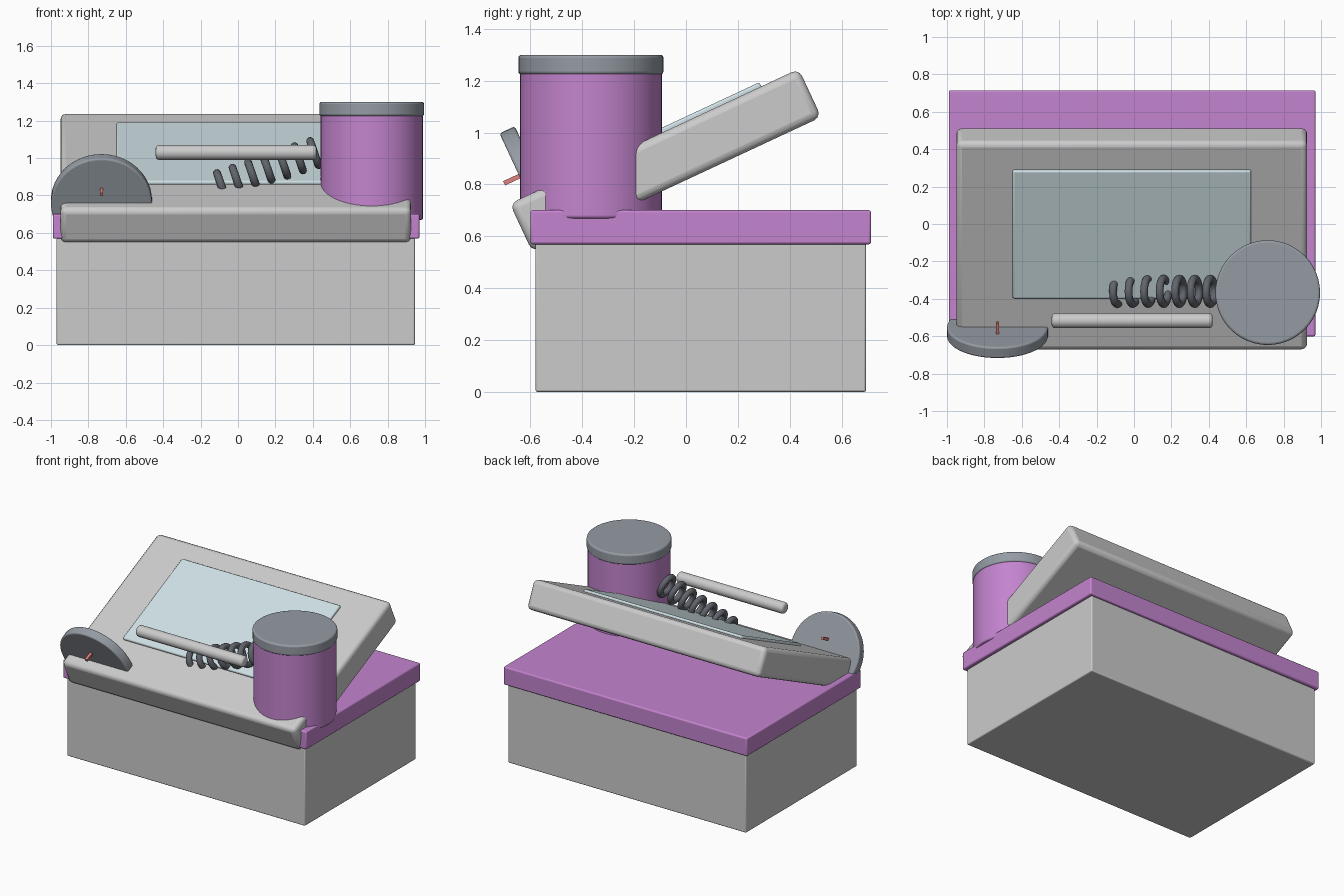
import bpy
from math import radians, sin, cos, tan, pi

if "Cube" in bpy.data.objects:
    bpy.data.objects.remove(bpy.data.objects["Cube"])

TILT = radians(25)


def material(name, rgb):
    m = bpy.data.materials.new(name)
    m.diffuse_color = (*rgb, 1)
    m.use_nodes = True
    m.node_tree.nodes["Principled BSDF"].inputs["Base Color"].default_value = m.diffuse_color
    return m


purple = material("purple", (0.55, 0.23, 0.62))
dark = material("dark_grey", (0.12, 0.13, 0.15))
steel = material("steel_grey", (0.30, 0.33, 0.37))
glass = material("pale_blue", (0.62, 0.74, 0.78))
red = material("red", (0.75, 0.22, 0.2))


def finish(name, mat=None, bevel=0, segments=3):
    ob = bpy.context.object
    ob.name = name
    if mat:
        ob.data.materials.append(mat)
    if bevel:
        mod = ob.modifiers.new("bevel", 'BEVEL')
        mod.width, mod.segments = bevel, segments
        mod.limit_method = 'ANGLE'
    bpy.ops.object.shade_smooth_by_angle(angle=radians(35))
    return ob


def box(name, loc, size, mat=None, bevel=0.01, tilt=0):
    bpy.ops.mesh.primitive_cube_add(size=1, location=loc, rotation=(tilt, 0, 0))
    bpy.context.object.scale = size
    bpy.ops.object.transform_apply(location=False, rotation=False, scale=True)
    return finish(name, mat, bevel)


def cylinder(name, loc, r, depth, mat=None, bevel=0.01, rot=(0, 0, 0), sides=48):
    bpy.ops.mesh.primitive_cylinder_add(vertices=sides, radius=r, depth=depth,
                                        location=loc, rotation=rot)
    return finish(name, mat, bevel)


def on_panel(x, along, up):
    """Point in the tilted panel's own frame (panel centre is the origin)."""
    return (x, -0.079 + along * cos(TILT) - up * sin(TILT),
            0.893 + along * sin(TILT) + up * cos(TILT))


# Body and coloured top slab
box("base_body", (-0.012, 0.057, 0.287), (1.915, 1.275, 0.574), bevel=0.008)
box("top_slab", (-0.01, 0.057, 0.635), (1.96, 1.315, 0.132), purple)

# Sloping panel with inset screen
box("sloping_panel", on_panel(-0.012, 0, 0), (1.875, 1.23, 0.205), bevel=0.03, tilt=TILT)
box("screen", on_panel(-0.012, 0.078, 0.1), (1.275, 0.755, 0.04), glass, tilt=TILT)

# Canister and lid
cylinder("canister", (0.715, -0.367, 0.957), 0.274, 0.575, purple)
cylinder("canister_lid", (0.715, -0.367, 1.262), 0.28, 0.076, steel, bevel=0.012)

# Dial disc standing on the panel, with a needle through it
dial = (-0.73, -0.576, 0.766)
cylinder("dial_disc", dial, 0.27, 0.065, steel, rot=(pi / 2 + TILT, 0, 0))
box("dial_needle", (dial[0], dial[1] - 0.088 * sin(TILT), dial[2] + 0.088 * cos(TILT)),
    (0.018, 0.195, 0.018), red, bevel=0, tilt=TILT)

# Floating round bar
cylinder("round_bar", (-0.01, -0.517, 1.03), 0.04, 0.86, bevel=0.018,
         rot=(0, pi / 2, 0), sides=32)

# Rising row of spring coils
rise = radians(19)
for i in range(8):
    x = -0.09 + 0.083 * i
    bpy.ops.mesh.primitive_torus_add(
        major_radius=0.068, minor_radius=0.021, major_segments=32, minor_segments=12,
        location=(x, -0.36, 1.0 + (x - 0.33) * tan(rise)),
        rotation=(0, pi / 2 - rise, 0))
    finish(f"spring_coil_{i + 1}", dark)
